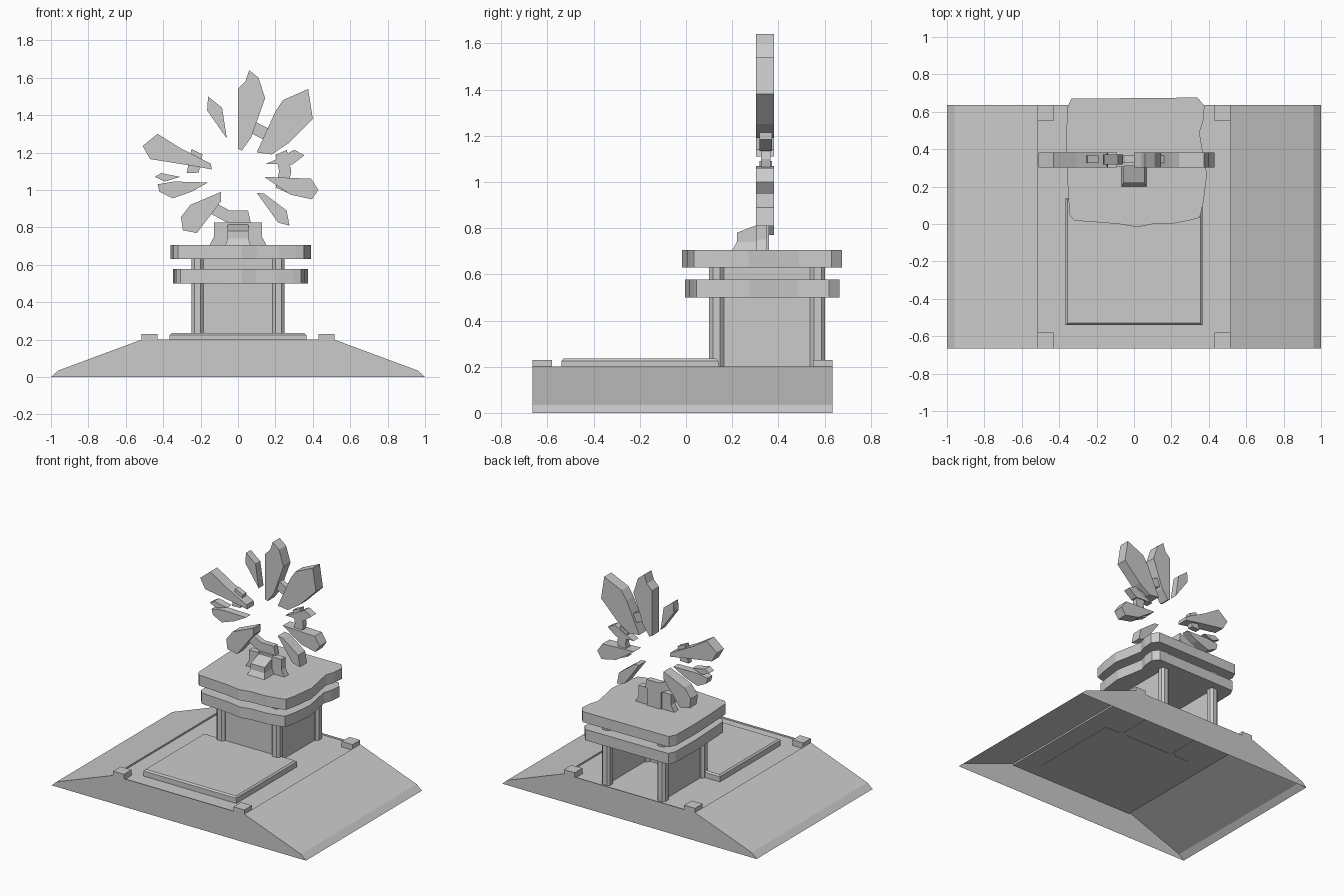
import bpy, bmesh
from math import cos, sin, radians

if "Cube" in bpy.data.objects:
    bpy.data.objects.remove(bpy.data.objects["Cube"])


def finish(name, bm):
    mesh = bpy.data.meshes.new(name)
    bm.to_mesh(mesh)
    bm.free()
    ob = bpy.data.objects.new(name, mesh)
    bpy.context.collection.objects.link(ob)
    return ob


def prism(name, pts, lo, hi, axis='Z', top=None):
    """Extrude a 2D outline between lo and hi along Z, or along Y for an XZ outline."""
    bm = bmesh.new()
    put = (lambda p, h: (p[0], p[1], h)) if axis == 'Z' else (lambda p, h: (p[0], h, p[1]))
    a = [bm.verts.new(put(p, lo)) for p in pts]
    b = [bm.verts.new(put(p, hi)) for p in (top or pts)]
    bm.faces.new(a)
    bm.faces.new(b)
    n = len(pts)
    for i in range(n):
        bm.faces.new((a[i], a[(i + 1) % n], b[(i + 1) % n], b[i]))
    bmesh.ops.recalc_face_normals(bm, faces=bm.faces)
    return finish(name, bm)


def rect(x0, x1, y0, y1):
    return [(x0, y0), (x1, y0), (x1, y1), (x0, y1)]


def box(name, x0, x1, y0, y1, z0, z1):
    return prism(name, rect(x0, x1, y0, y1), z0, z1)


# Sloped base: open underneath, with a recessed floor inside a flat border
bm = bmesh.new()
profile = [(-1, 0), (-.96, .035), (-.515, .2), (.515, .2), (.96, .035), (1, 0)]
front = [bm.verts.new((x, -.665, z)) for x, z in profile]
back = [bm.verts.new((x, .635, z)) for x, z in profile]
bm.faces.new(front[::-1])
bm.faces.new(back)
strips = [bm.faces.new((front[i], front[i + 1], back[i + 1], back[i])) for i in range(5)]
bmesh.ops.inset_individual(bm, faces=[strips[2]], thickness=.085, depth=0)
for v in strips[2].verts:
    v.co.z = .2
floor = bmesh.ops.extrude_discrete_faces(bm, faces=[strips[2]])['faces'][0]
rim = [e for e in bm.edges if e.is_boundary and all(abs(v.co.z - .2) < .001 for v in e.verts)]
for v in floor.verts:
    v.co.z = .188
floor_edges = list(floor.edges)
bmesh.ops.bridge_loops(bm, edges=[e for e in rim if e not in floor_edges] + floor_edges)
base = finish("sloped_base", bm)

# Corner blocks on the border
for side in (-1, 1):
    x0, x1 = sorted((side * .43, side * .515))
    for y0, y1 in ((-.665, -.58), (.55, .635)):
        box("corner_block", x0, x1, y0, y1, .19, .23)

# Raised floor slab with a small chamfer
outline = rect(-.365, .365, -.54, .14)
prism("floor_slab", outline, .186, .225)
prism("floor_slab_chamfer", outline, .225, .235, top=rect(-.355, .355, -.53, .13))

# Chamfered pillars
for x in (-.217, .217):
    for y in (.132, .57):
        r, c = .032, .016
        pts = [(-r, -c), (-c, -r), (c, -r), (r, -c), (r, c), (c, r), (-c, r), (-r, c)]
        prism("pillar", [(x + u, y + v) for u, v in pts], .186, .64)

# Thin walls on three sides, open at the back
box("front_wall", -.2, .2, .124, .14, .186, .64)
for x in (-.217, .217):
    box("side_wall", x - .008, x + .008, .15, .55, .186, .64)

# Two rough stone slabs
rough = [(-.335, .67), (-.358, .62), (-.362, .4), (-.354, .2), (-.345, .05), (-.32, .018),
         (-.18, .008), (-.08, 0), (.02, -.017), (.1, .0), (.22, .004), (.31, .022), (.352, .035),
         (.372, .12), (.39, .27), (.365, .4), (.35, .49), (.37, .55), (.377, .63), (.34, .676)]
prism("upper_slab", rough, .63, .705)
prism("lower_slab", [(x * .96, .335 + (y - .335) * .965) for x, y in rough], .5, .577)

# Ring holder: flared side posts and a sloped front block
for s in (-1, 1):
    prism("holder_post", [(s * .05, .705), (s * .152, .705), (s * .128, .75), (s * .128, .825),
                          (s * .05, .825)], .305, .35, 'Y')
box("holder_back_plate", -.055, .055, .31, .36, .705, .83)
prism("holder_foot", rect(-.068, .068, .2, .31), .705, .74, top=rect(-.055, .055, .22, .31))
block = box("holder_front_block", -.055, .055, .22, .31, .74, .815)
for v in block.data.vertices:
    if v.co.z > .8 and v.co.y < .25:
        v.co.z = .78

# Broken ring pieces
def ring_piece(angles, inner=.215, outer=.28):
    def arc(r):
        return [(.005 + r * cos(radians(a)), 1.1 + r * sin(radians(a))) for a in angles]
    prism("ring_piece", arc(outer) + arc(inner)[::-1], .325, .365, 'Y')


ring_piece((228, 256, 283))
ring_piece((-24, 0, 24))
ring_piece((52, 74))
ring_piece((155, 182))

# Crystal shards radiating around the ring
shards = [
    [(.06, 1.64), (.11, 1.6), (.145, 1.49), (.07, 1.28), (.02, 1.21), (0, 1.22), (0, 1.54), (.04, 1.58)],
    [(.375, 1.54), (.4, 1.38), (.27, 1.25), (.18, 1.19), (.1, 1.2), (.2, 1.42), (.24, 1.48)],
    [(.14, 1.07), (.39, 1.06), (.43, 1), (.395, .95), (.28, .975)],
    [(.1, .985), (.14, .98), (.26, .89), (.275, .81), (.215, .825)],
    [(-.09, .99), (-.09, .94), (-.22, .77), (-.295, .785), (-.305, .855), (-.255, .92)],
    [(-.51, 1.235), (-.43, 1.3), (-.31, 1.225), (-.145, 1.14), (-.14, 1.11), (-.25, 1.13), (-.47, 1.165)],
]
for pts in shards:
    prism("crystal_shard", pts, .303, .382, 'Y')
small_shards = [
    [(-.16, 1.5), (-.085, 1.44), (-.06, 1.275), (-.165, 1.425)],
    [(.15, 1.14), (.22, 1.17), (.3, 1.215), (.355, 1.185), (.29, 1.135)],
    [(-.16, 1.04), (-.25, .99), (-.35, .955), (-.42, .99), (-.43, 1.03), (-.34, 1.045)],
    [(-.445, 1.07), (-.41, 1.09), (-.31, 1.07), (-.39, 1.045)],
]
for pts in small_shards:
    prism("small_crystal_shard", pts, .318, .372, 'Y')
